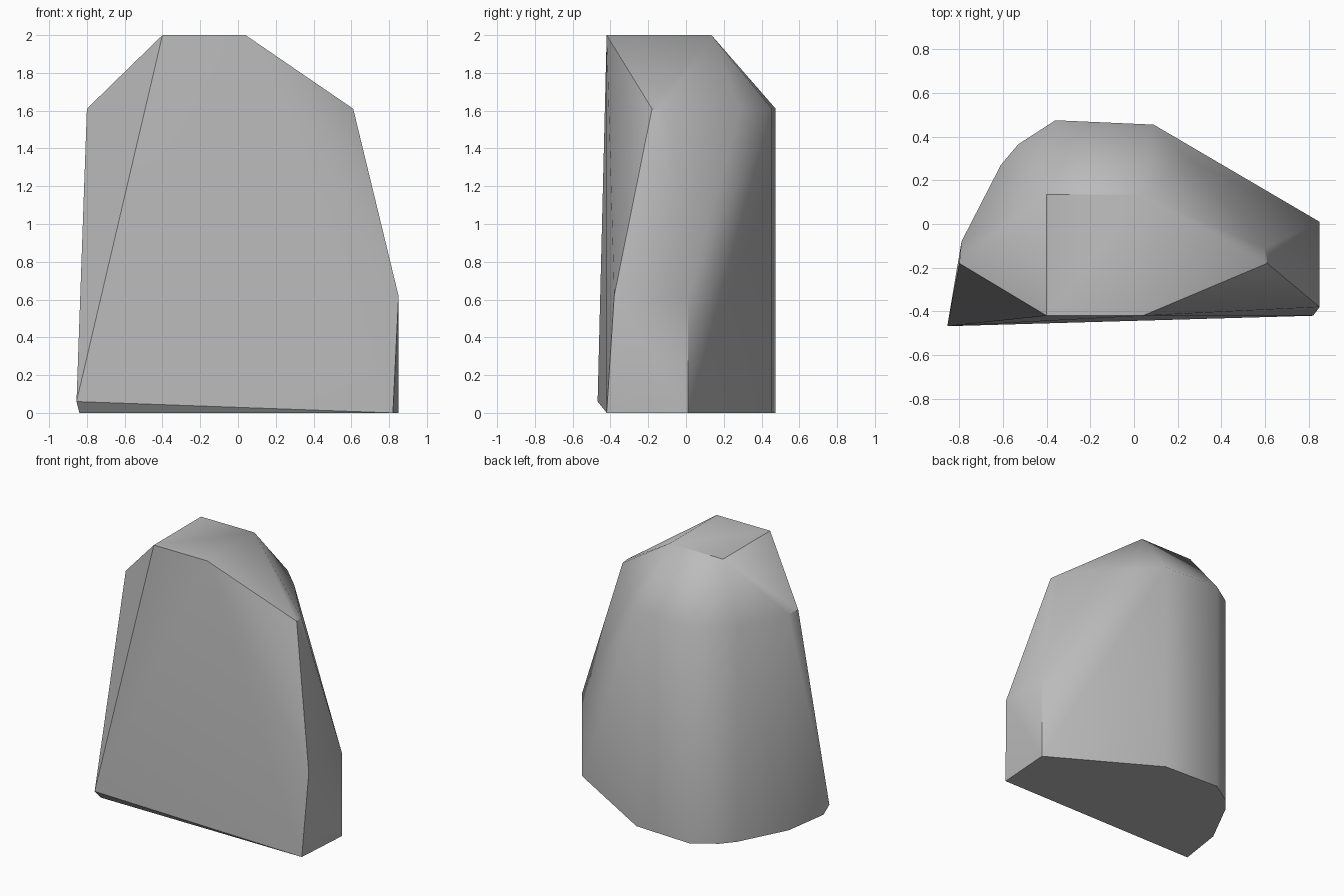
import bpy
import bmesh
import math

cube = bpy.data.objects.get("Cube")
if cube:
    bpy.data.objects.remove(cube, do_unlink=True)

# Stone material
stone = bpy.data.materials.new("grey stone")
stone.use_nodes = True
grey = (0.5, 0.5, 0.5, 1)
stone.diffuse_color = grey
stone.node_tree.nodes["Principled BSDF"].inputs["Base Color"].default_value = grey

# Rounded back wall, shared by the base and the shoulder
SHOULDER = 1.61
back = [(0.09, 0.455), (-0.36, 0.475), (-0.53, 0.365), (-0.61, 0.27), (-0.79, -0.08)]


def level(outline, z):
    return [(x, y, z) for x, y in outline]


points = level(back, 0) + level(back, SHOULDER)
# Base corners
points += level([(0.85, 0.01), (0.82, -0.42), (-0.84, -0.42)], 0)
# Chipped front foot
points += [(-0.855, -0.468, 0.06)]
# Short right side
points += level([(0.85, 0.01), (0.85, -0.38)], 0.62)
# Shoulder corners
points += level([(0.61, -0.18), (0.60, -0.11), (0.26, 0.29), (-0.80, -0.18)], SHOULDER)
# Flat top
points += level([(-0.40, -0.42), (0.04, -0.42), (0.04, 0.135), (-0.40, 0.135)], 2)

# Boulder: faceted hull around the corners
bm = bmesh.new()
for p in points:
    bm.verts.new(p)
hull = bmesh.ops.convex_hull(bm, input=bm.verts[:])
loose = [v for v in bm.verts if not v.link_faces]
bmesh.ops.delete(bm, geom=loose, context="VERTS")
bmesh.ops.dissolve_limit(bm, angle_limit=math.radians(0.5),
                         verts=bm.verts[:], edges=bm.edges[:])
bmesh.ops.recalc_face_normals(bm, faces=bm.faces[:])
mesh = bpy.data.meshes.new("boulder")
bm.to_mesh(mesh)
bm.free()
mesh.materials.append(stone)

boulder = bpy.data.objects.new("boulder", mesh)
bpy.context.collection.objects.link(boulder)
bpy.ops.object.select_all(action="DESELECT")
boulder.select_set(True)
bpy.context.view_layer.objects.active = boulder
bpy.ops.object.shade_smooth_by_angle(angle=math.radians(37))
